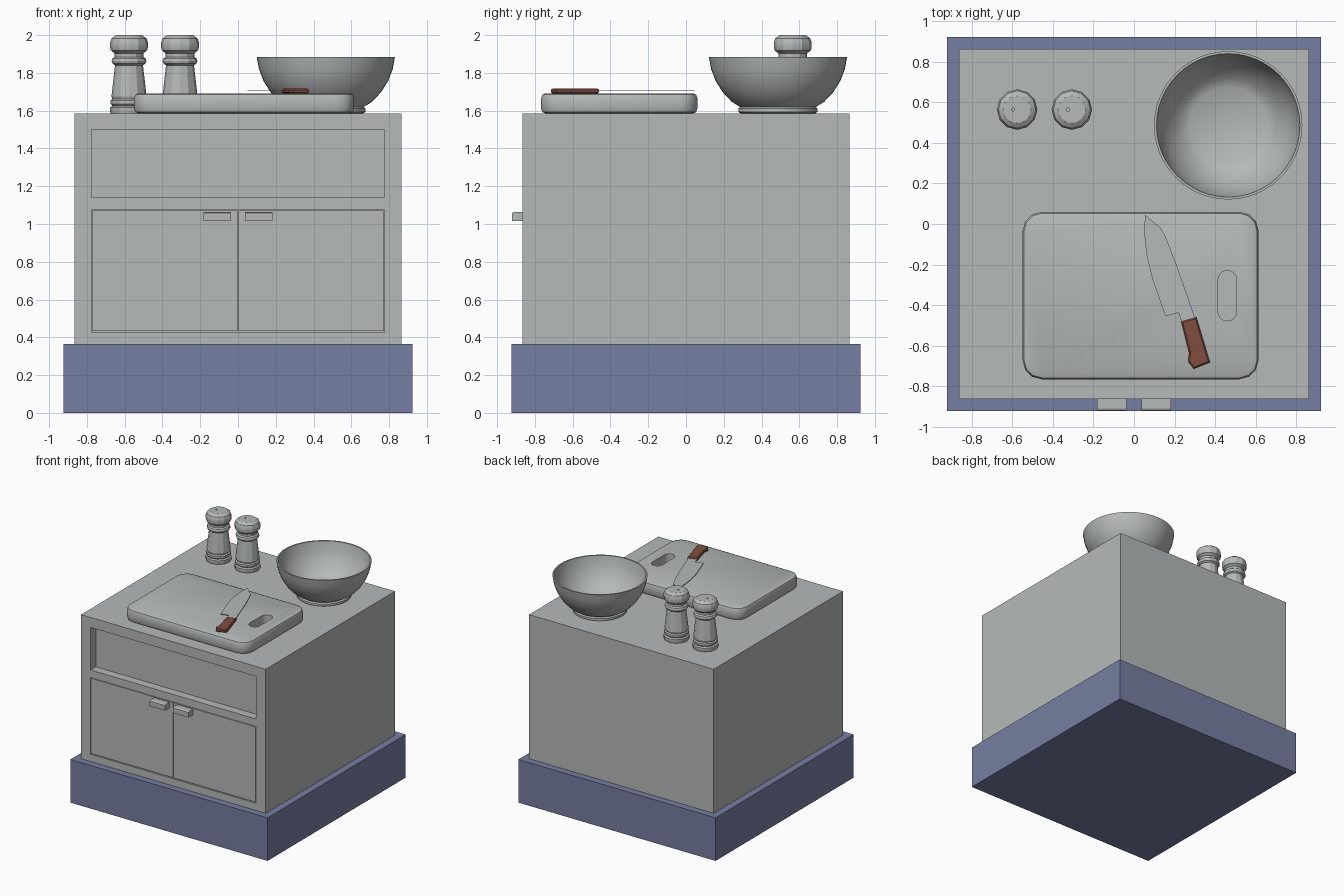
import bpy, bmesh, math
from mathutils import Vector

if "Cube" in bpy.data.objects:
    bpy.data.objects.remove(bpy.data.objects["Cube"])


def material(name, rgb):
    m = bpy.data.materials.new(name)
    m.diffuse_color = (*rgb, 1)
    m.use_nodes = True
    m.node_tree.nodes["Principled BSDF"].inputs["Base Color"].default_value = m.diffuse_color
    return m


GREY = material("pale grey", (0.46, 0.49, 0.485))
BLUE = material("slate blue", (0.18, 0.21, 0.36))
RED = material("red brown wood", (0.22, 0.075, 0.05))


def finish(name, bm, mat, smooth=None):
    bmesh.ops.recalc_face_normals(bm, faces=bm.faces)
    me = bpy.data.meshes.new(name)
    bm.to_mesh(me)
    bm.free()
    me.materials.append(mat)
    ob = bpy.data.objects.new(name, me)
    bpy.context.collection.objects.link(ob)
    bpy.ops.object.select_all(action='DESELECT')
    ob.select_set(True)
    bpy.context.view_layer.objects.active = ob
    if smooth:
        bpy.ops.object.shade_smooth_by_angle(angle=math.radians(smooth))
    return ob


def box(name, lo, hi, mat):
    bm = bmesh.new()
    bmesh.ops.create_cube(bm, size=1)
    for v in bm.verts:
        v.co = Vector([lo[i] if v.co[i] < 0 else hi[i] for i in range(3)])
    return finish(name, bm, mat)


def prism(name, pts, z0, z1, mat, bevel=0, segments=2, smooth=None):
    """Extrude an outline upward, optionally rounding its top and bottom rims."""
    bm = bmesh.new()
    base = bm.faces.new([bm.verts.new((x, y, z0)) for x, y in pts])
    ext = bmesh.ops.extrude_face_region(bm, geom=[base])
    for v in ext['geom']:
        if isinstance(v, bmesh.types.BMVert):
            v.co.z = z1
    if bevel:
        rims = [e for e in bm.edges if abs(e.verts[0].co.z - e.verts[1].co.z) < 1e-5]
        bmesh.ops.bevel(bm, geom=rims, offset=bevel, segments=segments,
                        profile=0.5, affect='EDGES')
    return finish(name, bm, mat, smooth)


def lathe(name, profile, centre, z, sides, mat, smooth):
    """Spin an (r, z) profile; r = 0 closes the end."""
    bm = bmesh.new()
    vs = [bm.verts.new((r, 0, h)) for r, h in profile]
    es = [bm.edges.new(p) for p in zip(vs, vs[1:])]
    bmesh.ops.spin(bm, geom=vs + es, cent=(0, 0, 0), axis=(0, 0, 1),
                   angle=math.tau, steps=sides, use_duplicate=False)
    bmesh.ops.remove_doubles(bm, verts=bm.verts, dist=1e-4)
    bmesh.ops.translate(bm, verts=bm.verts, vec=(*centre, z))
    return finish(name, bm, mat, smooth)


def rounded_rect(x0, x1, y0, y1, r, n):
    pts = []
    corners = [(x1 - r, y1 - r), (x0 + r, y1 - r), (x0 + r, y0 + r), (x1 - r, y0 + r)]
    for k, (cx, cy) in enumerate(corners):
        for i in range(n + 1):
            a = math.pi / 2 * (k + i / n)
            pts.append((cx + r * math.cos(a), cy + r * math.sin(a)))
    return pts


def cut(target, cutter):
    cutter.hide_render = True
    bpy.context.view_layer.objects.active = target
    mod = target.modifiers.new("cut", 'BOOLEAN')
    mod.operation, mod.object, mod.solver = 'DIFFERENCE', cutter, 'EXACT'
    bpy.ops.object.modifier_apply(modifier=mod.name)
    bpy.data.objects.remove(cutter)


TOP = 1.585     # worktop height
FRONT = -0.865  # cabinet front

# Plinth and cabinet with a shallow drawer recess and a door opening
box("plinth", (-0.924, -0.924, 0), (0.924, 0.924, 0.365), BLUE)
cabinet = box("cabinet", (-0.865, FRONT, 0.365), (0.865, 0.865, TOP), GREY)
cut(cabinet, box("recess_cutter", (-0.775, -1, 1.14), (0.775, FRONT + 0.07, 1.50), GREY))
cut(cabinet, box("door_cutter", (-0.776, -1, 0.426), (0.776, FRONT + 0.05, 1.076), GREY))

# Doors and their pulls
for side, s in (("left", -1), ("right", 1)):
    xs = sorted((s * 0.003, s * 0.771))
    box(side + "_door", (xs[0], FRONT, 0.434), (xs[1], FRONT + 0.045, 1.071), GREY)
    xs = sorted((s * 0.0375, s * 0.182))
    bm = bmesh.new()
    pull = [(FRONT, 1.015), (-0.922, 1.015), (-0.922, 1.058), (-0.91, 1.064), (FRONT, 1.064)]
    f = bm.faces.new([bm.verts.new((xs[0], y, z)) for y, z in pull])
    ext = bmesh.ops.extrude_face_region(bm, geom=[f])
    for v in ext['geom']:
        if isinstance(v, bmesh.types.BMVert):
            v.co.x = xs[1]
    finish(side + "_pull", bm, GREY)

# Cutting board with a grip slot
board = prism("cutting_board", rounded_rect(-0.55, 0.615, -0.767, 0.06, 0.095, 3),
              TOP, 1.692, GREY, bevel=0.024, segments=2, smooth=30)
cut(board, prism("slot_cutter", rounded_rect(0.415, 0.507, -0.478, -0.23, 0.0455, 6),
                 1.5, 1.8, GREY))

# Knife
prism("knife_blade", [(0.055, 0.045), (0.05, -0.04), (0.062, -0.15), (0.09, -0.27),
                      (0.155, -0.455), (0.22, -0.438), (0.237, -0.49), (0.305, -0.475),
                      (0.215, -0.215), (0.155, -0.06), (0.13, -0.018)],
      1.703, 1.708, GREY)
prism("knife_handle", [(0.233, -0.482), (0.308, -0.46), (0.375, -0.683), (0.295, -0.715),
                       (0.268, -0.68), (0.272, -0.635)],
      1.69, 1.717, RED, bevel=0.007, segments=1)

# Bowl
lathe("bowl", [(0, 0.0), (0.195, 0.0), (0.21, 0.008), (0.21, 0.026), (0.20, 0.034),
               (0.245, 0.062), (0.292, 0.112), (0.33, 0.172), (0.354, 0.235), (0.366, 0.3),
               (0.354, 0.3), (0.341, 0.235), (0.315, 0.172), (0.275, 0.112),
               (0.232, 0.07), (0.19, 0.045), (0, 0.045)],
      (0.465, 0.487), TOP, 48, GREY, 35)

# Salt and pepper shakers, each with one pour hole
SHAKER = [(0, 0), (0.097, 0), (0.1, 0.01), (0.1, 0.032), (0.088, 0.04), (0.097, 0.05),
          (0.097, 0.068), (0.088, 0.076), (0.093, 0.09), (0.084, 0.17), (0.074, 0.255),
          (0.088, 0.265), (0.092, 0.278), (0.088, 0.292), (0.076, 0.3), (0.076, 0.318),
          (0.096, 0.334), (0.1, 0.35), (0.1, 0.378), (0.092, 0.398), (0.068, 0.415), (0, 0.415)]
for name, x in (("salt_shaker", -0.577), ("pepper_shaker", -0.307)):
    shaker = lathe(name, SHAKER, (x, 0.565), TOP, 12, GREY, 25)
    hole = [(x - 0.02 + 0.008 * math.cos(a * math.tau / 8),
             0.565 + 0.008 * math.sin(a * math.tau / 8)) for a in range(8)]
    cut(shaker, prism("hole_cutter", hole, 1.985, 2.05, GREY))
